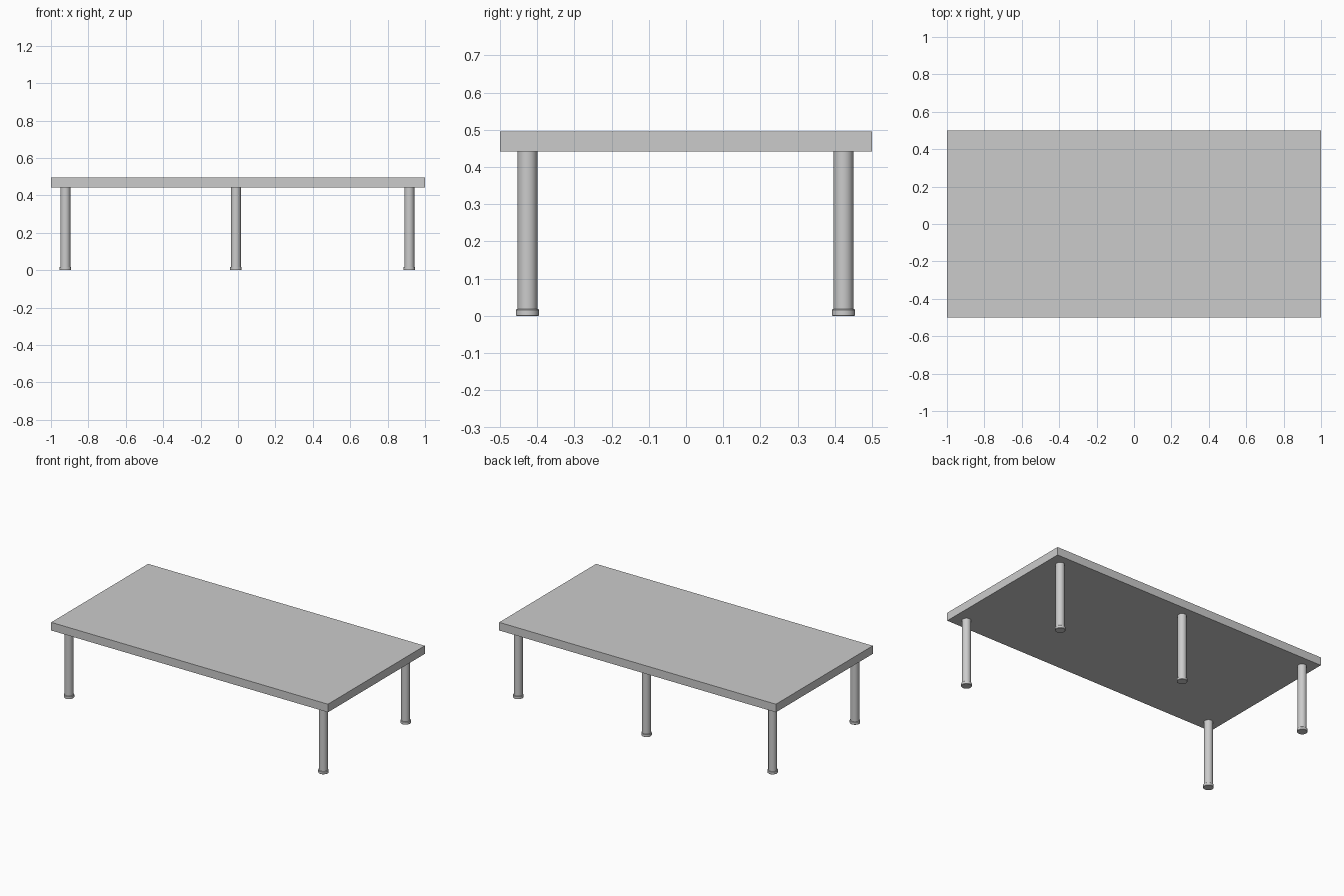
import bpy, bmesh, math

if "Cube" in bpy.data.objects:
    bpy.data.objects.remove(bpy.data.objects["Cube"])

TOP_BOTTOM, TOP_TOP = 0.442, 0.495


def lathe(name, profile, x, y, segments=32):
    """Revolve a (radius, z) profile around a vertical axis at x, y."""
    bm = bmesh.new()
    verts = [bm.verts.new((r, 0, z)) for r, z in profile]
    edges = [bm.edges.new(pair) for pair in zip(verts, verts[1:])]
    bmesh.ops.spin(bm, geom=verts + edges, cent=(0, 0, 0), axis=(0, 0, 1),
                   angle=2 * math.pi, steps=segments)
    bmesh.ops.remove_doubles(bm, verts=bm.verts, dist=1e-5)
    bmesh.ops.recalc_face_normals(bm, faces=bm.faces)
    mesh = bpy.data.meshes.new(name)
    bm.to_mesh(mesh)
    bm.free()
    obj = bpy.data.objects.new(name, mesh)
    obj.location = (x, y, 0)
    bpy.context.collection.objects.link(obj)
    bpy.ops.object.select_all(action='DESELECT')
    obj.select_set(True)
    bpy.context.view_layer.objects.active = obj
    bpy.ops.object.shade_smooth_by_angle(angle=math.radians(35))
    return obj


# Table top slab
bpy.ops.mesh.primitive_cube_add(size=1, location=(0, 0, (TOP_BOTTOM + TOP_TOP) / 2))
top = bpy.context.object
top.name = "table_top"
top.scale = (2, 1, TOP_TOP - TOP_BOTTOM)
bpy.ops.object.transform_apply(location=False, rotation=False, scale=True)

# Round legs with slightly wider feet: four corners plus one at the back middle
LEG = [(0, 0.01), (0.0265, 0.01), (0.0265, TOP_BOTTOM), (0, TOP_BOTTOM)]
FOOT = [(0, 0), (0.0295, 0), (0.031, 0.0015), (0.031, 0.0165), (0.0295, 0.018), (0, 0.018)]
positions = {
    "front_left": (-0.923, -0.426), "front_right": (0.916, -0.426),
    "back_left": (-0.923, 0.423), "back_right": (0.916, 0.423),
    "back_middle": (-0.011, 0.423),
}
for place, (x, y) in positions.items():
    lathe(place + "_leg", LEG, x, y)
    lathe(place + "_foot", FOOT, x, y)
